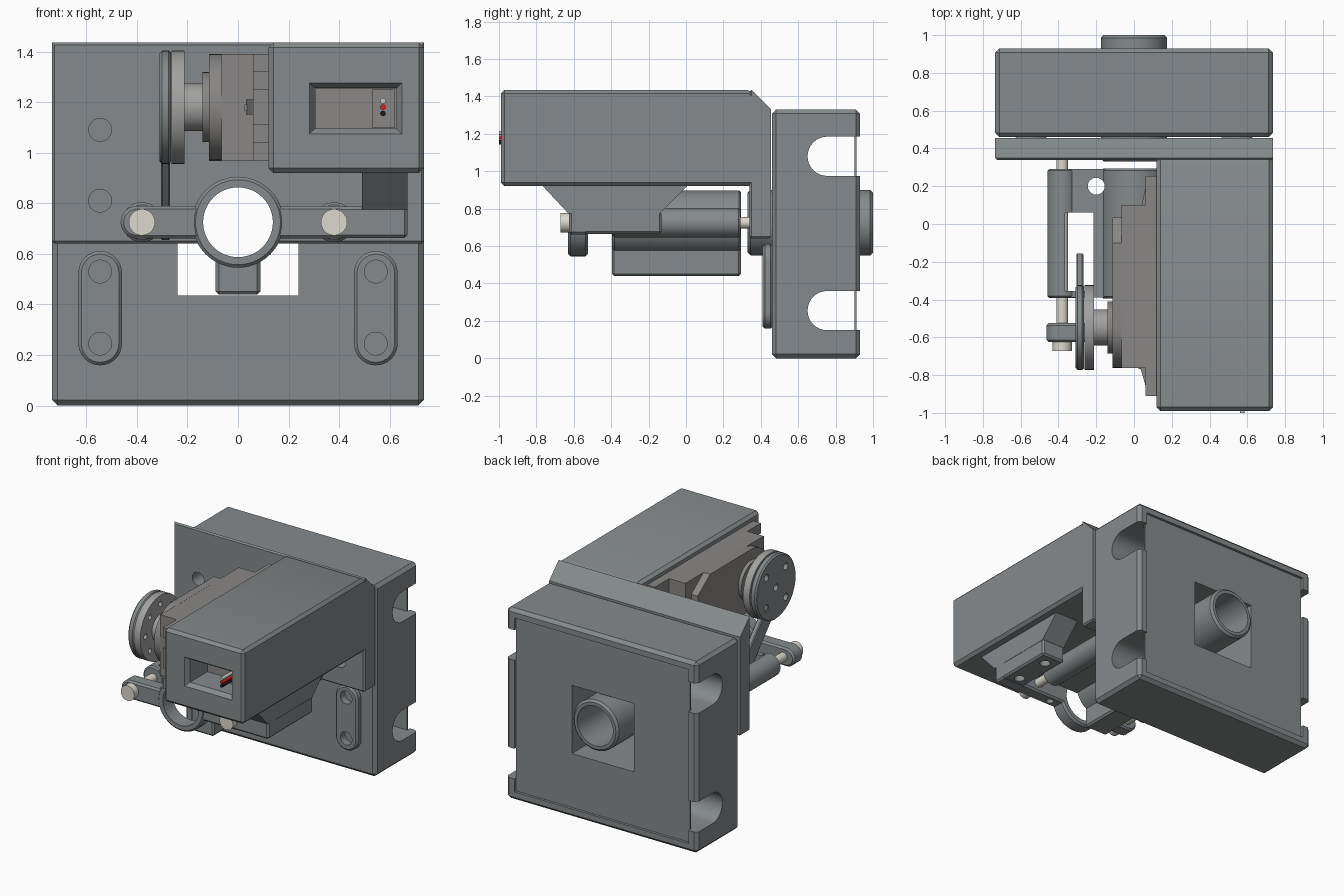
import bpy, bmesh, math
from mathutils import Vector

if "Cube" in bpy.data.objects:
    bpy.data.objects.remove(bpy.data.objects["Cube"])


def material(name, *rgb):
    m = bpy.data.materials.new(name)
    m.diffuse_color = (*rgb, 1)
    m.use_nodes = True
    m.node_tree.nodes["Principled BSDF"].inputs["Base Color"].default_value = m.diffuse_color
    return m


body = material('body', 0.235, 0.255, 0.262)
servo = material('servo', 0.25, 0.243, 0.235)
steel = material('steel', 0.72, 0.7, 0.61)
alloy = material('alloy', 0.36, 0.36, 0.355)
wire_colours = [material('white', 0.6, 0.6, 0.6), material('red', 0.8, 0.01, 0.01), material('black', 0.01, 0.01, 0.01)]


def finish(name, bm, bevel=0.0, mat=None):
    bmesh.ops.recalc_face_normals(bm, faces=bm.faces[:])
    if bevel:
        sharp = [e for e in bm.edges if len(e.link_faces) == 2 and e.calc_face_angle(0) > 0.6]
        bmesh.ops.bevel(bm, geom=sharp, offset=bevel, segments=1, affect='EDGES', profile=0.5)
    me = bpy.data.meshes.new(name)
    bm.to_mesh(me)
    bm.free()
    ob = bpy.data.objects.new(name, me)
    bpy.context.collection.objects.link(ob)
    me.materials.append(mat or body)
    return ob


def place(axis, u, v, a):
    """u, v are the two remaining axes in x, y, z order."""
    return {'x': Vector((a, u, v)), 'y': Vector((u, a, v)), 'z': Vector((u, v, a))}[axis]


def prism(name, axis, pts, a0, a1, bevel=0.0, mat=None):
    bm = bmesh.new()
    face = bm.faces.new([bm.verts.new(place(axis, u, v, a0)) for u, v in pts])
    ext = bmesh.ops.extrude_face_region(bm, geom=[face])
    shift = place(axis, 0, 0, a1 - a0)
    bmesh.ops.translate(bm, vec=shift, verts=[g for g in ext['geom'] if isinstance(g, bmesh.types.BMVert)])
    return finish(name, bm, bevel, mat)


def box(name, x0, x1, y0, y1, z0, z1, bevel=0.0, mat=None):
    return prism(name, 'z', [(x0, y0), (x1, y0), (x1, y1), (x0, y1)], z0, z1, bevel, mat)


def capsule(p, q, r, n=16):
    """Outline of a rounded slot from p to q."""
    a = math.atan2(q[1] - p[1], q[0] - p[0])
    return [(c[0] + r * math.cos(a + s + math.pi * i / n), c[1] + r * math.sin(a + s + math.pi * i / n))
            for c, s in ((q, -math.pi / 2), (p, math.pi / 2)) for i in range(n + 1)]


def cyl(name, axis, u, v, r, a0, a1, bevel=0.0, mat=None, n=48):
    pts = [(u + r * math.cos(2 * math.pi * i / n), v + r * math.sin(2 * math.pi * i / n)) for i in range(n)]
    return prism(name, axis, pts, a0, a1, bevel, mat)


def combine(ob, parts, op='DIFFERENCE'):
    for part in parts:
        if part.data.materials and ob.data.materials:
            part.data.materials[0] = ob.data.materials[0]
        m = ob.modifiers.new('bool', 'BOOLEAN')
        m.operation, m.object, m.solver = op, part, 'EXACT'
        bpy.context.view_layer.objects.active = ob
        bpy.ops.object.modifier_apply(modifier=m.name)
        bpy.data.objects.remove(part)
    return ob


C = 'cutter'
AX = 0.725    # height of the tube and rods

# Base block with rear recess, square opening and strap channels
base = box('base_block', -.735, .735, .46, .93, 0, 1.33, .022)
cuts = [box(C, -.67, .67, .912, 1.0, .06, 1.27), box(C, -.24, .24, .4, 1.0, .435, .91)]
for z in (.255, 1.08):
    cuts.append(prism(C, 'x', [(.9, z - .105), (.9, z + .105)] +
                      [(.755 + .105 * math.cos(t), z + .105 * math.sin(t))
                       for t in [math.pi / 2 + math.pi * i / 16 for i in range(17)]], -.8, .8))
    for s in (-.735, .735):
        cuts.append(box(C, s - .065, s + .065, .85, 1.0, z - .105, z + .105))
combine(base, cuts)

# Slotted pads with screw holes on the lower front of the base
for side, x in (('left', -.545), ('right', .545)):
    pad = prism('screw_pad_' + side, 'y', capsule((x, .245), (x, .525), .086), .41, .465, .012)
    combine(pad, [cyl(C, 'y', x, z, .045, .35, .46) for z in (.245, .53)])

# Upper face plate, sloping at its top back edge
plate = prism('face_plate', 'x', [(.34, .64), (.455, .64), (.455, 1.33), (.35, 1.435), (.34, 1.435)],
              -.735, .735)
bm = bmesh.new()
bm.from_mesh(plate.data)
rim = [e for e in bm.edges if all(v.co.y < .345 for v in e.verts) or all(v.co.z < .65 for v in e.verts)]
bmesh.ops.bevel(bm, geom=rim, offset=.018, segments=1, affect='EDGES', profile=0.5, clamp_overlap=True)
bm.to_mesh(plate.data)
bm.free()
combine(plate, [cyl(C, 'y', x, z, .045, .3, .44) for x, z in ((-.545, .81), (-.545, 1.09), (.545, .81))] +
        [cyl(C, 'y', 0, AX, .176, .2, .6)])

# Motor housing with a chamfered front window
house = prism('motor_housing', 'x', [(-.99, .92), (.445, .92), (.445, 1.335),
                                     (.345, 1.435), (-.99, 1.435)], .12, .735, .02)
bm = bmesh.new()
rims = [[bm.verts.new((.465 + sx * hx, y, 1.175 + sz * hz)) for sx, sz in ((-1, -1), (1, -1), (1, 1), (-1, 1))]
        for hx, hz, y in ((.19, .108, -1.0), (.162, .08, -.96))]
bm.faces.new(rims[0])
bm.faces.new(rims[1])
for i in range(4):
    bm.faces.new((rims[0][i], rims[0][i - 1], rims[1][i - 1], rims[1][i]))
combine(house, [finish(C, bm), box(C, .303, .627, -.98, -.76, 1.095, 1.255)])

# Servo end, cable exit and wires inside the window
box('servo_end', .304, .626, -.77, -.755, 1.096, 1.254, 0, servo)
box('cable_exit', .53, .62, -.84, -.75, 1.10, 1.25, 0, servo)
for i, m in enumerate(wire_colours):
    cyl('wire_%d' % i, 'y', .573, 1.205 - .025 * i, .011, -1.0, -.83, 0, m, 12)

# Bracket hanging under the housing
prism('bracket_web', 'x', [(-.77, .925), (.01, .925), (-.14, .775), (-.63, .775)], .49, .67)
foot = box('bracket_foot', .49, .67, -.62, -.13, .665, .785, .012)
combine(foot, [cyl(C, 'z', .58, y, .035, .6, .74) for y in (-.48, -.22)])

# Front rod plate with ring
front = prism('front_rod_plate', 'y', capsule((-.4, AX), (.4, AX), .064), -.625, -.525, .012)
combine(front, [box(C, .38, .67, -.625, -.525, .663, .787, .012),
                cyl(C, 'y', 0, AX, .18, -.63, -.525, .012)], 'UNION')
combine(front, [cyl(C, 'y', 0, AX, .138, -.8, -.3)] +
        [cyl(C, 'z', x, -.575, .025, .6, .7) for x in (-.24, .24)])

# Guide rods with heads
for side, x in (('left', -.38), ('right', .38)):
    cyl('guide_rod_' + side, 'y', x, AX, .031, -.64, .36, 0, steel)
    cyl('rod_head_' + side, 'y', x, AX, .052, -.672, -.622, 0, steel)

# Fixed barrel through the base
barrel = cyl('barrel', 'y', 0, AX, .175, .33, 1.0, .015)
combine(barrel, [cyl(C, 'y', 0, AX, .138, .2, 1.1)])

# Sliding carriage: tube, wings, rod bosses and keel
slide = cyl('sliding_carriage', 'y', 0, AX, .173, -.395, .295, .012)
combine(slide, [box(C, -.38, .38, -.39, .29, .67, .785), box(C, -.088, .088, -.396, .294, .44, .65, .012)] +
        [cyl(C, 'y', x, AX, .079, -.392, .292, .01) for x in (-.38, .38)], 'UNION')
combine(slide, [cyl(C, 'y', 0, AX, .138, -.6, .5), box(C, -.365, -.215, -.355, .062, .5, 1),
                cyl(C, 'z', -.2, .2, .045, .5, 1)])

# Servo body: stepped layers and mounting ears
SY, SZ = -.548, 1.18
z0, z1 = .968, 1.39
ears = box('servo_ears', .06, .125, -.91, .255, z0, z1, 0, servo)
combine(ears, [box(C, 0, .2, y0, y1, z - .035, z + .035)
               for y0, y1 in ((-1, -.84), (.19, .4)) for z in (1.075, 1.285)])
box('servo_body', -.065, .13, -.762, .1, z0, z1, 0, servo)
prism('servo_flare', 'z', [(.04, .1), (.065, .21), (.065, -.87), (.03, -.75)], 1.15, 1.21, 0, servo)
arc = [(SY + .214 * math.cos(t), SZ + .211 * math.sin(t))
       for t in [math.pi / 2 + math.pi * i / 20 for i in range(21)]]
prism('gear_case', 'x', arc + [(-.1, z0), (.035, z0 + .1), (.035, z1 - .1), (-.1, z1)], -.115, -.06, 0, servo)
box('case_notch', .025, .05, -.768, -.75, 1.165, 1.19)
cyl('output_boss', 'x', SY, SZ, .138, -.14, -.11, 0, servo)

# Output hub and horn discs with bolt holes
cyl('horn_hub', 'x', SY, SZ, .095, -.215, -.135, 0, alloy)
ring = [(SY + .15 * math.cos(t), SZ + .15 * math.sin(t)) for t in [math.pi * (.25 + .5 * i) for i in range(4)]]
ring8 = [(SY + .165 * math.cos(t), SZ + .165 * math.sin(t)) for t in [math.pi * i / 4 for i in range(8)]]
horn = cyl('metal_horn', 'x', SY, SZ, .224, -.262, -.212, 0, alloy)
combine(horn, [cyl(C, 'x', y, z, .018, -.245, -.1, n=16) for y, z in ring8])
crank = cyl('crank_disc', 'x', SY, SZ, .224, -.31, -.264, .01)
combine(crank, [cyl(C, 'x', y, z, .024, -.4, -.28, n=20) for y, z in ring + [(SY, SZ)]])

# Link from the crank disc down to the carriage
prism('crank_link', 'x', capsule((-.5, 1.04), (-.21, .71), .055), -.305, -.268, .006)

# Smooth the round surfaces, keep edges crisp
for ob in bpy.context.scene.objects:
    ob.select_set(True)
bpy.context.view_layer.objects.active = base
bpy.ops.object.shade_smooth_by_angle(angle=math.radians(25))
